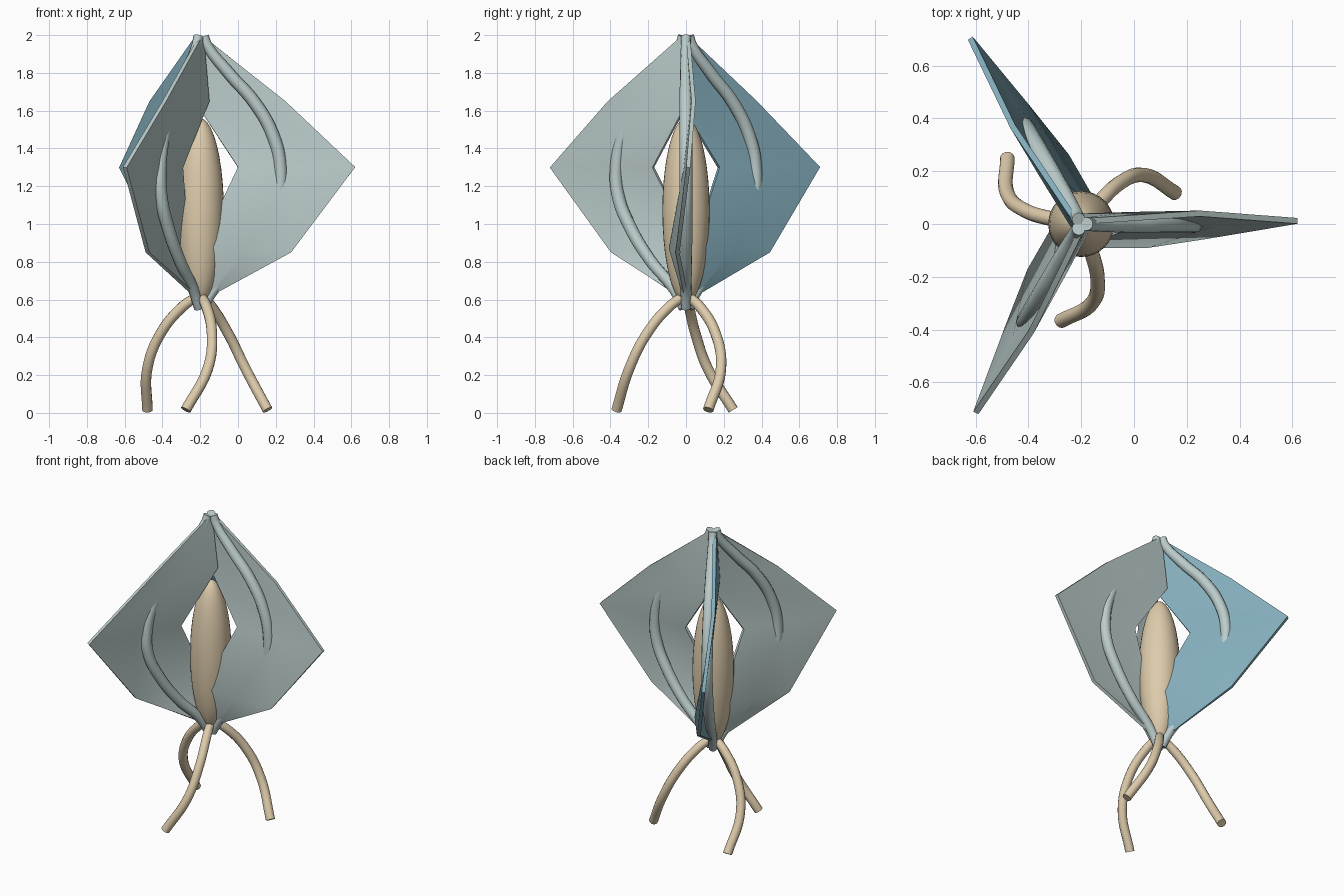
import bpy, bmesh, math
from mathutils import Vector, Matrix

if "Cube" in bpy.data.objects:
    bpy.data.objects.remove(bpy.data.objects["Cube"])

AXIS = Vector((-0.2, 0, 0))


def material(name, rgb):
    m = bpy.data.materials.new(name)
    m.diffuse_color = (*rgb, 1)
    m.use_nodes = True
    m.node_tree.nodes["Principled BSDF"].inputs["Base Color"].default_value = m.diffuse_color
    return m


GREY = material("pale_grey_teal", (0.50, 0.61, 0.60))
BLUE = material("dusty_blue", (0.23, 0.42, 0.50))
TAN = material("light_tan", (0.73, 0.60, 0.41))


def place(p, turn):
    """Turn a local point about the central axis."""
    return Matrix.Rotation(math.radians(turn), 3, 'Z') @ Vector(p) + AXIS


def finish(ob, mat, angle=40):
    bpy.ops.object.select_all(action='DESELECT')
    ob.select_set(True)
    bpy.context.view_layer.objects.active = ob
    if ob.type == 'CURVE':
        bpy.ops.object.convert(target='MESH')
        ob = bpy.context.object
    ob.data.materials.clear()
    ob.data.materials.append(mat)
    bpy.ops.object.shade_smooth_by_angle(angle=math.radians(angle))


def tube(name, points, radii, width, turn, mat):
    cu = bpy.data.curves.new(name, 'CURVE')
    cu.dimensions = '3D'
    cu.bevel_depth = width
    cu.bevel_resolution = 4
    cu.resolution_u = 8
    cu.use_fill_caps = True
    sp = cu.splines.new('BEZIER')
    sp.bezier_points.add(len(points) - 1)
    for bp, p, r in zip(sp.bezier_points, points, radii):
        bp.co = place(p, turn)
        bp.radius = r
        bp.handle_left_type = bp.handle_right_type = 'AUTO'
    ob = bpy.data.objects.new(name, cu)
    bpy.context.collection.objects.link(ob)
    finish(ob, mat)


# fin sheet: rows from top to bottom, each inner, middle, outer (radius, sideways, height)
FIN = [
    [(0.0, 0.012, 1.985), (0.02, 0.012, 1.985), (0.04, 0.012, 1.975)],
    [(-0.03, 0.028, 1.65), (0.20, 0.035, 1.65), (0.45, 0.040, 1.65)],
    [(0.20, 0.0, 1.30), (0.50, 0.0, 1.30), (0.82, 0.012, 1.30)],
    [(0.0, -0.08, 0.88), (0.25, -0.08, 0.87), (0.48, -0.045, 0.85)],
    [(0.0, 0.0, 0.60), (0.02, 0.0, 0.60), (0.05, 0.0, 0.62)],
]


def fin(name, turn, mat):
    bm = bmesh.new()
    rows = [[bm.verts.new(place(p, turn)) for p in row] for row in FIN]
    for a, b in zip(rows, rows[1:]):
        for i in range(2):
            bm.faces.new((a[i], b[i], b[i + 1], a[i + 1]))
    # soften the folds while keeping the straight outline
    bmesh.ops.recalc_face_normals(bm, faces=bm.faces)
    me = bpy.data.meshes.new(name)
    bm.to_mesh(me)
    bm.free()
    ob = bpy.data.objects.new(name, me)
    bpy.context.collection.objects.link(ob)
    mod = ob.modifiers.new("thickness", 'SOLIDIFY')
    mod.thickness = 0.022
    mod.offset = 0
    bpy.context.view_layer.objects.active = ob
    bpy.ops.object.modifier_apply(modifier=mod.name)
    finish(ob, mat)


# curved rib in the plane of each fin, and one drooping, twisting leg
RIB = [(0.02, 0, 1.995), (0.035, 0, 1.95), (0.15, 0, 1.80), (0.29, 0, 1.64),
       (0.385, 0, 1.47), (0.425, 0, 1.30), (0.415, 0, 1.15), (0.345, 0, 0.99),
       (0.22, 0, 0.81), (0.07, 0, 0.65), (0.015, 0, 0.555)]
RIB_R = [0.75, 0.8, 0.95, 1, 1, 1, 1, 1, 0.95, 0.85, 0.75]
LEG = [(-0.01, 0, 0.62), (-0.09, 0.015, 0.565), (-0.21, 0.05, 0.42),
       (-0.28, 0.115, 0.235), (-0.28, 0.25, 0.016)]

for n, (turn, mat) in enumerate(((0, GREY), (120, BLUE), (240, GREY)), 1):
    fin(f"fin_{n}", turn, mat)
    tube(f"rib_{n}", RIB, RIB_R, 0.034, turn, GREY)
    tube(f"leg_{n}", LEG, [0.9, 1, 1, 1, 1], 0.028, turn, TAN)

# central pod
bpy.ops.mesh.primitive_uv_sphere_add(segments=32, ring_count=20, location=(-0.2, 0, 1.07))
pod = bpy.context.object
pod.name = "pod"
pod.scale = (0.125, 0.125, 0.49)
finish(pod, TAN, 60)
